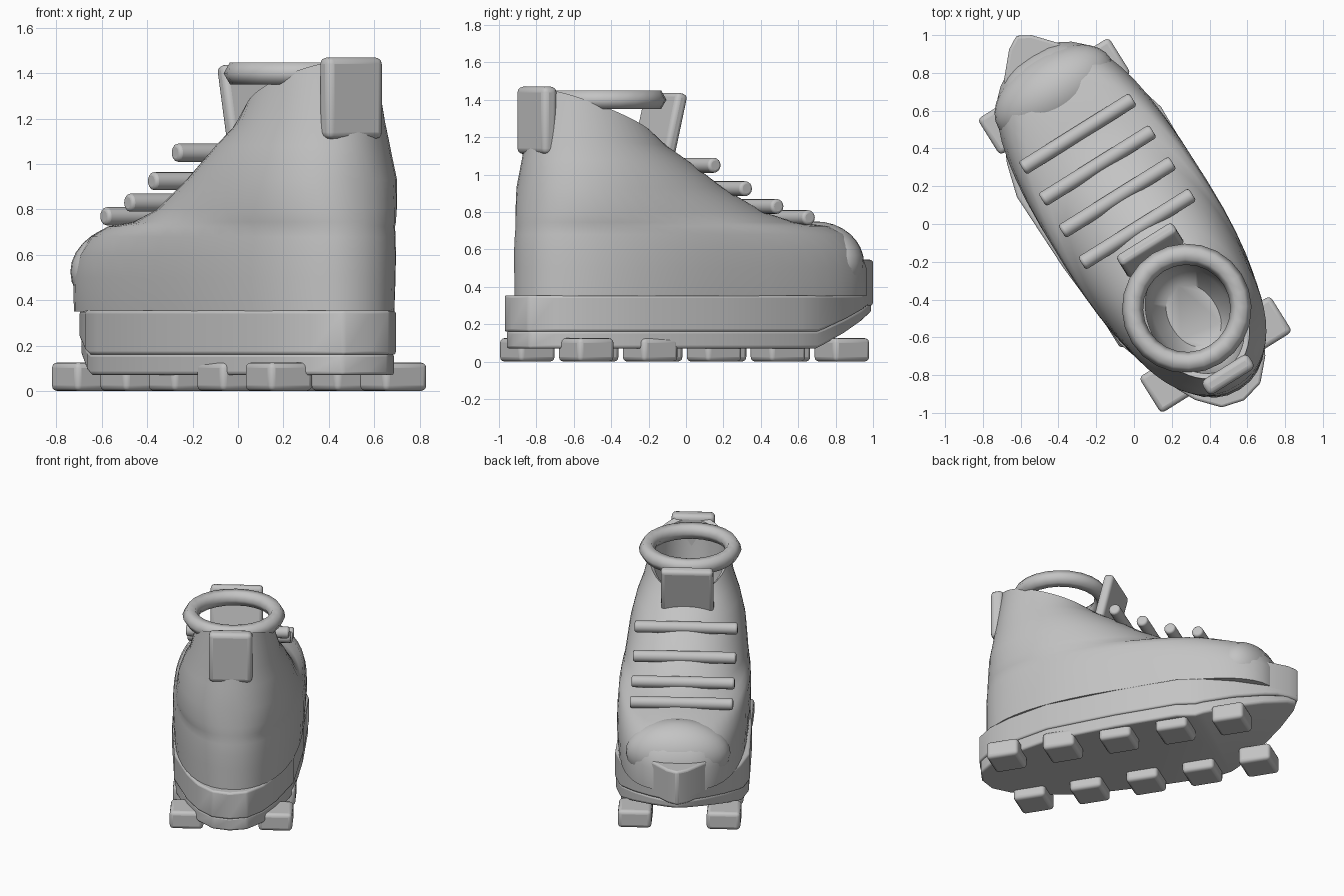
import bpy, bmesh, math
from mathutils import Matrix

cube = bpy.data.objects.get("Cube")
if cube:
    bpy.data.objects.remove(cube)

TURN = Matrix.Rotation(math.radians(32), 4, 'Z')   # boot is built toe to +y, then turned

grey = bpy.data.materials.new("plain grey")
grey.use_nodes = True
GREY = (0.55, 0.55, 0.55, 1)
grey.diffuse_color = GREY
grey.node_tree.nodes["Principled BSDF"].inputs["Base Color"].default_value = GREY


def finish(bm, name, place=Matrix(), bevel=0, angle=35):
    bmesh.ops.recalc_face_normals(bm, faces=bm.faces)
    mesh = bpy.data.meshes.new(name)
    bm.to_mesh(mesh)
    bm.free()
    ob = bpy.data.objects.new(name, mesh)
    bpy.context.collection.objects.link(ob)
    ob.matrix_world = TURN @ place
    mesh.materials.append(grey)
    if bevel:
        mod = ob.modifiers.new("round", 'BEVEL')
        mod.width, mod.segments = bevel, 3
        mod.limit_method = 'ANGLE'
    bpy.ops.object.select_all(action='DESELECT')
    ob.select_set(True)
    bpy.context.view_layer.objects.active = ob
    bpy.ops.object.shade_smooth_by_angle(angle=math.radians(angle))


def box(name, centre, size, bevel, tilt=0):
    bm = bmesh.new()
    bmesh.ops.create_cube(bm, size=1, matrix=Matrix.Diagonal((*size, 1)))
    place = Matrix.Translation(centre) @ Matrix.Rotation(tilt, 4, 'X')
    finish(bm, name, place, bevel)


def slab(name, outline, low, high, low_rise=0, high_rise=0):
    """Extruded outline whose toe end sweeps upward past the crease."""
    crease, tip = 0.57, 1.175
    bm = bmesh.new()
    face = bm.faces.new([bm.verts.new((x, y, 0)) for x, y in outline])
    for v in bmesh.ops.extrude_face_region(bm, geom=[face])["geom"]:
        if isinstance(v, bmesh.types.BMVert):
            v.co.z = 1
    bmesh.ops.bisect_plane(bm, geom=bm.verts[:] + bm.edges[:] + bm.faces[:],
                           plane_co=(0, crease, 0), plane_no=(0, 1, 0))
    for v in bm.verts:
        t = max(0, (v.co.y - crease) / (tip - crease))
        v.co.z = high + high_rise * t if v.co.z > 0.5 else low + low_rise * t
    finish(bm, name, bevel=0.015)


# Upper: lofted ovals, from the welt up to the slanted rim, then down inside
# Each ring: height at back, height at front, back y, front y, half width, toe squareness
rings = [(.35, .35, -1.04, 1.05, .43, .70), (.50, .50, -1.04, 1.05, .44, .71),
         (.60, .60, -1.04, 1.02, .44, .76), (.68, .68, -1.035, .95, .435, .83),
         (.725, .725, -1.03, .84, .425, .90), (.745, .745, -1.03, .64, .415, .96),
         (.80, .80, -1.025, .435, .405, .97), (.93, .93, -1.015, .175, .385, .97),
         (1.08, 1.08, -.995, -.05, .345, 1), (1.20, 1.15, -.975, -.17, .305, 1),
         (1.46, 1.20, -.935, -.25, .265, 1), (1.44, 1.18, -.905, -.28, .24, 1),
         (1.15, 1.05, -.89, -.28, .235, 1), (.9, .9, -.84, -.30, .20, 1),
         (.8, .8, -.75, -.40, .13, 1)]
SIDES = 48


def signed_power(value, power):
    return math.copysign(abs(value) ** power, value)


bm = bmesh.new()
loops = []
for zb, zf, back, front, half, toe in rings:
    heel = .9 if zb < 1 else 1
    loop = []
    for i in range(SIDES):
        a = math.tau * i / SIDES
        power = toe if math.cos(a) > 0 else heel
        y = (back + front) / 2 + (front - back) / 2 * signed_power(math.cos(a), power)
        t = (y - back) / (front - back)
        loop.append(bm.verts.new((0.01 + half * signed_power(math.sin(a), power), y,
                                  zb + (zf - zb) * t)))
    loops.append(loop)
for a, b in zip(loops, loops[1:]):
    for i in range(SIDES):
        j = (i + 1) % SIDES
        bm.faces.new((a[i], a[j], b[j], b[i]))
bm.faces.new(loops[0])
bm.faces.new(loops[-1])
finish(bm, "boot_upper", angle=50)

# Toe cap: low dome standing slightly proud of the upper
bm = bmesh.new()
bmesh.ops.create_uvsphere(bm, u_segments=32, v_segments=16, radius=1)
finish(bm, "toe_cap", Matrix.Translation((.01, .81, .525)) @ Matrix.Diagonal((.35, .215, .225, 1)))

# Midsole and outsole share one mirrored outline with a pointed toe
half = [(0, -1.10), (.12, -1.07), (.22, -.96), (.30, -.80), (.40, -.50), (.44, 0),
        (.45, .45), (.40, .63), (.31, .82), (.19, 1.0), (.07, 1.135), (0, 1.175)]
outline = half + [(-x, y) for x, y in half[-2:0:-1]]
slab("midsole", outline, .16, .355, .17)
slab("outsole", [(x * .985, y * .99) for x, y in outline], .07, .165, .21, .165)

# Toe bumper: upright wedge at the tip
tip = half[-3:]
slab("toe_bumper", [(.185, .9)] + tip + [(-x, y) for x, y in tip[-2::-1]] + [(-.185, .9)],
     .30, .545)

# Tread blocks, five on each side
for side, label in ((1, "left"), (-1, "right")):
    for k in range(5):
        box(f"tread_{label}_{k + 1}", (side * .297, -.815 + .403 * k, .063),
            (.225, .225, .126), .025)

# Lace bars across the instep
for k, z in enumerate((1.05, .925, .83, .77)):
    bm = bmesh.new()
    bmesh.ops.create_cone(bm, cap_ends=True, segments=16, radius1=.04, radius2=.04, depth=.69)
    place = Matrix.Translation((0, -.031 + .198 * k, z)) @ Matrix.Rotation(math.pi / 2, 4, 'Y')
    finish(bm, f"lace_{k + 1}", place, .015)

# Tongue and heel pull tab
box("tongue", (0, -.165, 1.265), (.35, .07, .35), .025, math.radians(-14))
box("heel_tab", (0, -.94, 1.29), (.29, .09, .36), .03)

# Collar ring
bpy.ops.mesh.primitive_torus_add(major_segments=24, minor_segments=6,
                                 major_radius=.287, minor_radius=.056)
collar = bpy.context.object
collar.name = "collar_ring"
collar.matrix_world = TURN @ Matrix.Translation((0, -.527, 1.4))
collar.data.materials.append(grey)
bpy.ops.object.shade_smooth_by_angle(angle=math.radians(70))
